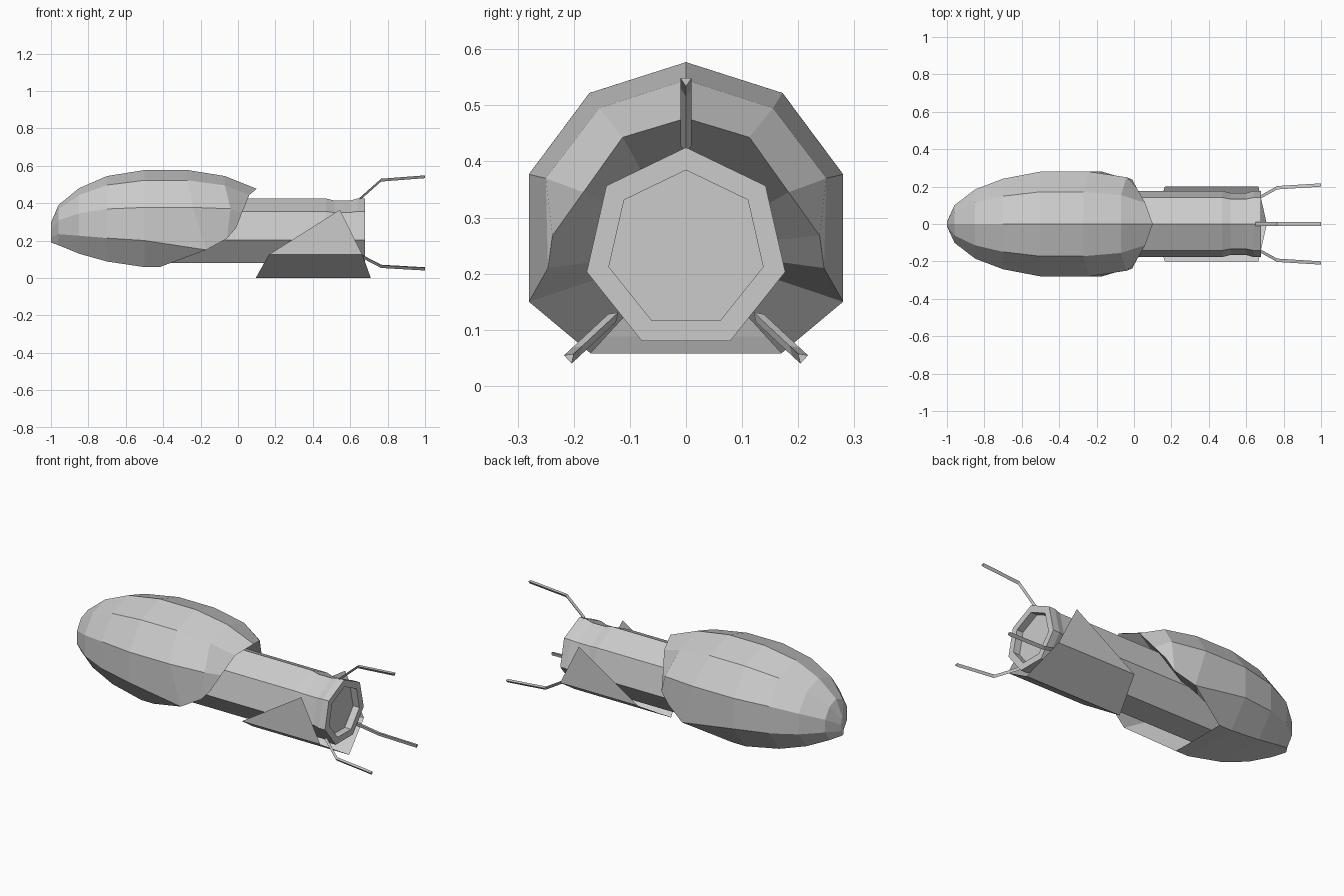
import bpy, bmesh
from math import sin, cos, pi, radians, hypot

if "Cube" in bpy.data.objects:
    bpy.data.objects.remove(bpy.data.objects["Cube"])

AXIS_Z = 0.2435  # height of the body tube axis


def make(name, verts, faces):
    mesh = bpy.data.meshes.new(name)
    bm = bmesh.new()
    vs = [bm.verts.new(v) for v in verts]
    for f in faces:
        bm.faces.new([vs[i] for i in f])
    bmesh.ops.remove_doubles(bm, verts=bm.verts, dist=0.0005)
    bmesh.ops.dissolve_degenerate(bm, edges=bm.edges, dist=0.0001)
    bmesh.ops.recalc_face_normals(bm, faces=bm.faces)
    bm.to_mesh(mesh)
    bm.free()
    obj = bpy.data.objects.new(name, mesh)
    bpy.context.collection.objects.link(obj)
    return obj


def loft(name, rings, cap=True):
    n = len(rings[0])
    verts = [v for r in rings for v in r]
    faces = [(a * n + i, a * n + (i + 1) % n, (a + 1) * n + (i + 1) % n, (a + 1) * n + i)
             for a in range(len(rings) - 1) for i in range(n)]
    if cap:
        faces += [tuple(range(n)), tuple(range(len(verts) - n, len(verts)))]
    return make(name, verts, faces)


# Seven-sided body tube with a shallow groove and a recessed rear end
profile = [(-0.5, 0.1815), (0.47, 0.1815), (0.515, 0.17), (0.6, 0.17), (0.64, 0.1815),
           (0.68, 0.1815), (0.68, 0.141), (0.64, 0.141)]
loft("body_tube", [[(x, r * sin(2 * pi * i / 7), AXIS_Z + r * cos(2 * pi * i / 7))
                    for i in range(7)] for x, r in profile])

# Faceted hull shell: right-half rows run from the crown down to the chin
section = [(0, 1), (0.615, 0.894), (1, 0.615), (1, 0.274), (0.607, 0)]
stations = [(-1.0, 0.012, 0.19, 0.295), (-0.96, 0.1, 0.175, 0.39), (-0.85, 0.185, 0.13, 0.48),
            (-0.7, 0.242, 0.088, 0.545), (-0.5, 0.28, 0.058, 0.577)]
half = [[(x, w * y, lo + (hi - lo) * z) for y, z in section] for x, w, lo, hi in stations]
half.append([(-0.27, 0, 0.577), (-0.27, 0.172, 0.522), (-0.24, 0.28, 0.377),
             (-0.17, 0.28, 0.15), (-0.42, 0.17, 0.058)])
half.append([(-0.07, 0, 0.545), (-0.07, 0.155, 0.495), (-0.04, 0.25, 0.37), (-0.06, 0.246, 0.21)])
half.append([(0.1, 0, 0.477), (0.06, 0.113, 0.443), (0.02, 0.183, 0.345), (-0.01, 0.238, 0.268)])
rim = half[-1] + [half[6][3], half[5][3], half[5][4]]


def inward(p):
    # Inner end of the rear opening, tucked just inside the tube
    d = hypot(p[1], p[2] - AXIS_Z)
    return (p[0] - 0.12, p[1] * 0.165 / d, AXIS_Z + (p[2] - AXIS_Z) * 0.165 / d)


verts, faces = [], []


def quad(*pts):
    faces.append(tuple(range(len(verts), len(verts) + len(pts))))
    verts.extend(pts)


for side in (1, -1):
    m = lambda p: (p[0], p[1] * side, p[2])
    for a, b in zip(half, half[1:]):
        for i in range(min(len(a), len(b)) - 1):
            quad(m(a[i]), m(a[i + 1]), m(b[i + 1]), m(b[i]))
    for p, q in zip(rim, rim[1:]):
        quad(m(p), m(q), m(inward(q)), m(inward(p)))
# Chin under the nose, and the blunt nose tip
mirror = lambda p: (p[0], -p[1], p[2])
for a, b in zip(half[:5], half[1:6]):
    quad(a[4], b[4], mirror(b[4]), mirror(a[4]))
quad(*half[0], *[mirror(p) for p in half[0][:0:-1]])
make("hull_shell", verts, faces)

# Thin V-shaped keel with an upright triangular fin on each side
kv = [(0.095, 0, 0), (0.71, 0, 0)]
kf = []
for s in (1, -1):
    k = len(kv)
    kv += [(0.165, 0.2 * s, 0.125), (0.665, 0.2 * s, 0.125), (0.545, 0.2 * s, 0.365)]
    kf += [(0, 1, k + 1, k), (k, k + 1, k + 2)]
make("keel_fins", kv, kf)

# Three bent rear prongs with a triangular cross-section
for n, (deg, radii) in enumerate([(0, (0.185, 0.287, 0.305)),
                                  (133, (0.18, 0.268, 0.288)),
                                  (-133, (0.18, 0.268, 0.288))]):
    a = radians(deg)
    rings = []
    for x, r in zip((0.65, 0.765, 1.0), radii):
        tri = [(-0.01, r), (0.01, r), (0, r - 0.015)]
        rings.append([(x, t * cos(a) + h * sin(a), AXIS_Z - t * sin(a) + h * cos(a))
                      for t, h in tri])
    loft(f"rear_prong_{n + 1}", rings)
